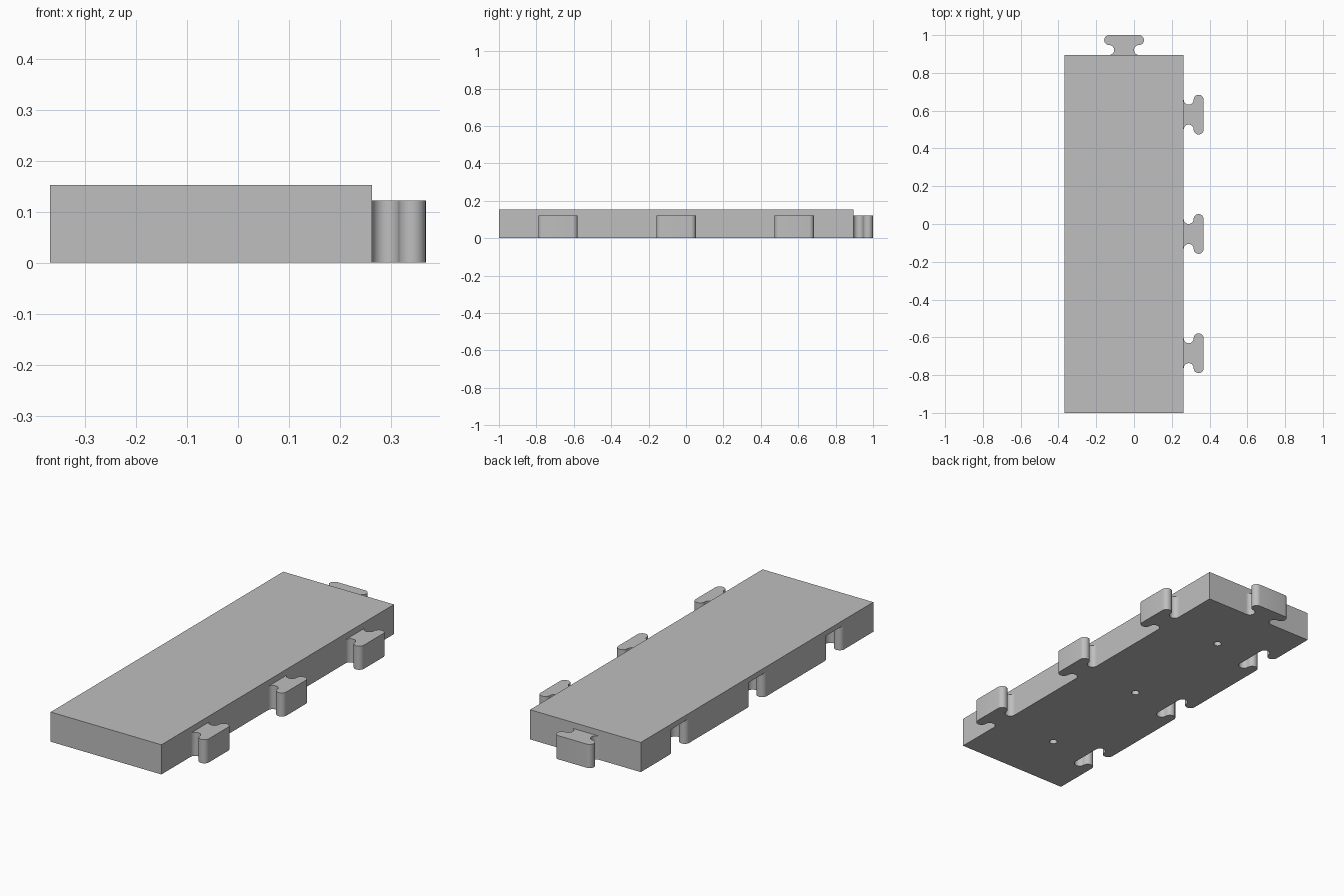
import bpy, bmesh, math

# Remove the default cube only
cube = bpy.data.objects.get("Cube")
if cube:
    bpy.data.objects.remove(cube, do_unlink=True)

U = 2 / 19                      # module: plate is 6 x 18, connectors are 1 deep
LEFT, RIGHT = -3.5 * U, 2.5 * U
FRONT, BACK = -1.0, -1.0 + 18 * U
PLATE_H, TAB_H, SOCKET_H = 0.153, 0.122, 0.126
MID_X = (LEFT + RIGHT) / 2
ROWS = [FRONT + (3 + 6 * i) * U for i in range(3)]
R = U / 4                       # radius of every connector curve

grey = bpy.data.materials.new("plain grey")
grey.use_nodes = True
colour = (0.52, 0.52, 0.52, 1)
grey.diffuse_color = colour
grey.node_tree.nodes["Principled BSDF"].inputs["Base Color"].default_value = colour


def prism(name, outline, z0, z1):
    """Extrude a flat outline upward into a closed solid."""
    bm = bmesh.new()
    face = bm.faces.new([bm.verts.new((x, y, z0)) for x, y in outline])
    top = bmesh.ops.extrude_face_region(bm, geom=[face])["geom"]
    bmesh.ops.translate(bm, vec=(0, 0, z1 - z0),
                        verts=[v for v in top if isinstance(v, bmesh.types.BMVert)])
    bmesh.ops.recalc_face_normals(bm, faces=bm.faces)
    mesh = bpy.data.meshes.new(name)
    bm.to_mesh(mesh)
    bm.free()
    mesh.materials.append(grey)
    obj = bpy.data.objects.new(name, mesh)
    bpy.context.collection.objects.link(obj)
    return obj


def connector_outline(lead=0.0, steps=14):
    """S-curved T shape pointing along +x from x = 0, mirrored in y."""
    half = [(-lead, 3 * R)] if lead else []
    for i in range(steps + 1):              # concave neck
        a = math.pi * (1 + i / steps)
        half.append((R + R * math.cos(a), 3 * R + R * math.sin(a)))
    for i in range(1, steps + 1):           # rounded head end
        a = math.pi * (1 - i / steps)
        half.append((3 * R + R * math.cos(a), 3 * R + R * math.sin(a)))
    return half + [(x, -y) for x, y in reversed(half)]


def smooth(obj):
    bpy.ops.object.select_all(action="DESELECT")
    obj.select_set(True)
    bpy.context.view_layer.objects.active = obj
    bpy.ops.object.shade_smooth_by_angle(angle=math.radians(30))


# Main plate
plate = prism("plate", [(LEFT, FRONT), (RIGHT, FRONT), (RIGHT, BACK), (LEFT, BACK)],
              0, PLATE_H)

# Cutters: open-bottomed sockets along one side and blind holes underneath
cutters = []
for y in ROWS:
    socket = [(LEFT + px, y + py) for px, py in connector_outline(lead=0.05)]
    cutters.append(prism("socket_cutter", socket, -0.05, SOCKET_H))
    hole = [(MID_X + 0.019 * math.cos(a), y + 0.019 * math.sin(a))
            for a in (math.tau * i / 24 for i in range(24))]
    cutters.append(prism("hole_cutter", hole, -0.05, SOCKET_H))

bpy.context.view_layer.objects.active = plate
for cutter in cutters:
    cutter.hide_render = True
    mod = plate.modifiers.new("cut", "BOOLEAN")
    mod.operation, mod.solver, mod.object = "DIFFERENCE", "EXACT", cutter
    bpy.ops.object.modifier_apply(modifier=mod.name)
    bpy.data.objects.remove(cutter, do_unlink=True)
smooth(plate)

# Interlocking tabs on the long side and on the back end
for i, y in enumerate(ROWS):
    smooth(prism(f"side_tab_{i + 1}",
                 [(RIGHT + px, y + py) for px, py in connector_outline()], 0, TAB_H))
smooth(prism("back_tab",
             [(MID_X - py, BACK + px) for px, py in connector_outline()], 0, TAB_H))
